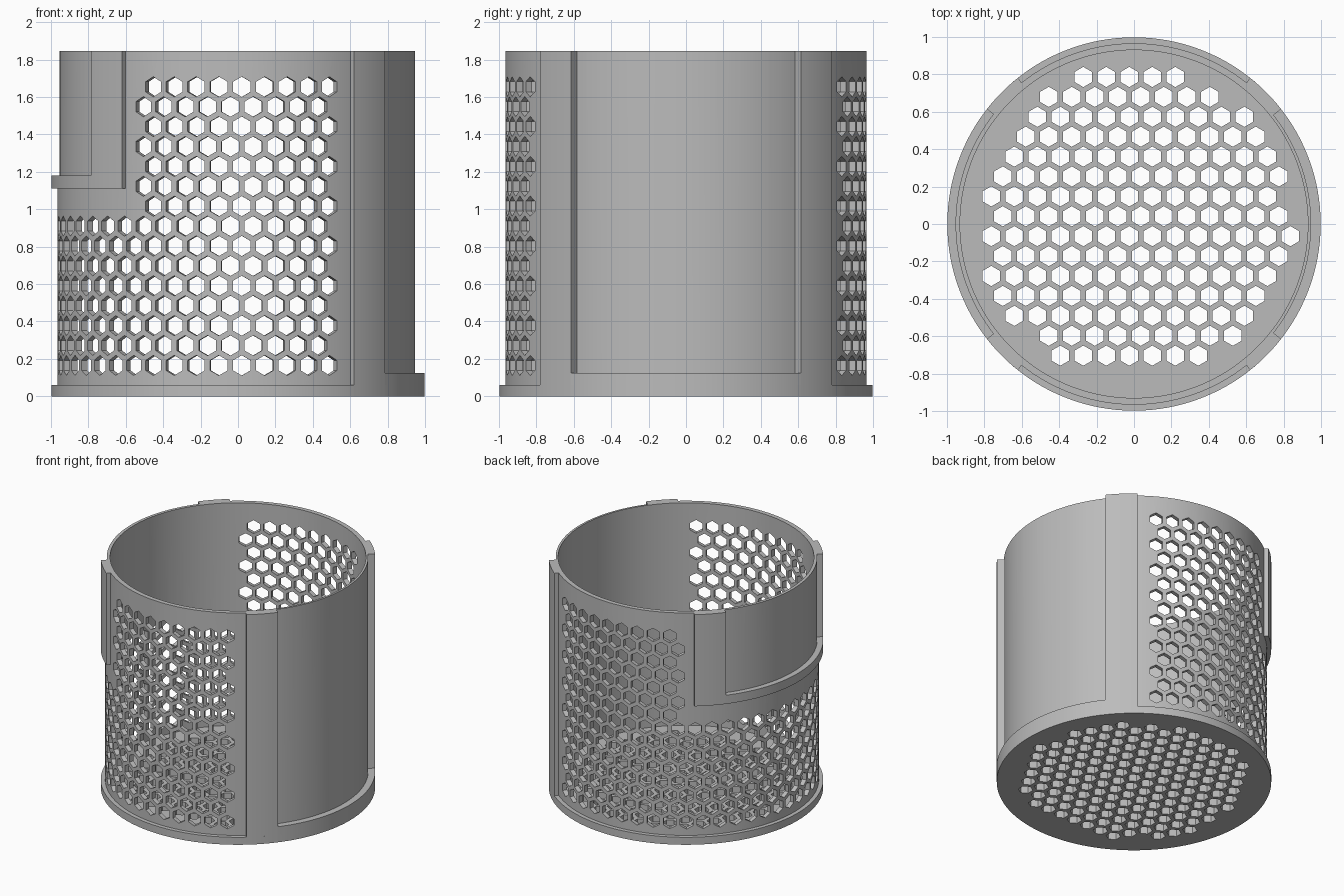
import bpy, bmesh, math
from mathutils import Matrix

cube = bpy.data.objects.get("Cube")
if cube:
    bpy.data.objects.remove(cube)

R_IN, R_OUT, R_RIM, TOP = 0.93, 0.966, 0.998, 1.845
FLOOR = 0.06
PITCH, ROW, HEX_R = 0.123, 0.1064, 0.054
STEP = math.radians(7.297)
INNER_EDGE, OUTER_EDGE = 38, 51.5      # label frame angles in degrees

grey = bpy.data.materials.new("light grey plastic")
grey.use_nodes = True
COLOUR = (0.5, 0.5, 0.5, 1)
grey.diffuse_color = COLOUR
grey.node_tree.nodes["Principled BSDF"].inputs["Base Color"].default_value = COLOUR


def finish(name, bm):
    bmesh.ops.recalc_face_normals(bm, faces=bm.faces)
    mesh = bpy.data.meshes.new(name)
    bm.to_mesh(mesh)
    bm.free()
    obj = bpy.data.objects.new(name, mesh)
    bpy.context.collection.objects.link(obj)
    mesh.materials.append(grey)
    return obj


def add_arc(bm, r0, r1, z0, z1, a0=0, a1=360):
    """Curved block with a rectangular section; a closed ring at 360 degrees."""
    closed = a1 - a0 >= 360
    n = max(4, round((a1 - a0) / 2))
    rings = []
    for i in range(n if closed else n + 1):
        a = math.radians(a0 + (a1 - a0) * i / n)
        rings.append([bm.verts.new((r * math.cos(a), r * math.sin(a), z))
                      for r, z in ((r0, z0), (r1, z0), (r1, z1), (r0, z1))])
    for i in range(n):
        p, q = rings[i], rings[(i + 1) % len(rings)]
        for k in range(4):
            m = (k + 1) % 4
            bm.faces.new((p[k], p[m], q[m], q[k]))
    if not closed:
        bm.faces.new(rings[0])
        bm.faces.new(rings[-1])


def add_hex(bm, matrix, depth):
    bmesh.ops.create_cone(bm, cap_ends=True, segments=6, radius1=HEX_R,
                          radius2=HEX_R, depth=depth, matrix=matrix)


def cut(target, cutter):
    mod = target.modifiers.new("cut", 'BOOLEAN')
    mod.object = cutter
    mod.operation = 'DIFFERENCE'
    mod.solver = 'EXACT'
    bpy.context.view_layer.objects.active = target
    bpy.ops.object.modifier_apply(modifier=mod.name)
    bpy.data.objects.remove(cutter)


def smooth(obj):
    bpy.ops.object.select_all(action='DESELECT')
    obj.select_set(True)
    bpy.context.view_layer.objects.active = obj
    bpy.ops.object.shade_smooth_by_angle(angle=math.radians(25))


# Basket wall
bm = bmesh.new()
add_arc(bm, R_IN, R_OUT, FLOOR - 0.02, TOP)
wall = finish("basket_wall", bm)

# Wall cutters: label recesses and the honeycomb, centred on the -x side
bm = bmesh.new()
add_arc(bm, 0.947, 1.1, 0.125, TOP + 0.1, -INNER_EDGE, INNER_EDGE)
add_arc(bm, 0.954, 1.1, 1.18, TOP + 0.1, 180 - INNER_EDGE, 180 + INNER_EDGE)
for row in range(15):
    half = 0.5 if row % 2 == 0 else 0
    for k in range(-17, 17):
        offset = k + half
        if abs(offset) > 16.6:
            continue
        if row > 7 and abs(offset) < 7.9:     # solid behind the small label
            continue
        angle = math.pi + offset * STEP
        matrix = (Matrix.Rotation(angle, 4, 'Z')
                  @ Matrix.Translation((0.95, 0, 0.165 + ROW * row))
                  @ Matrix.Rotation(math.pi / 2, 4, 'Y')
                  @ Matrix.Rotation(math.pi / 2, 4, 'Z')
                  @ Matrix.Rotation(math.pi / 2, 4, 'Z'))
        # A hexagon corner points straight up the wall
        matrix = matrix @ Matrix.Rotation(math.pi / 2, 4, 'Z')
        corner = matrix.to_3x3() @ Matrix.Identity(3).col[1]
        if abs(corner.z) < 0.9:
            matrix = matrix @ Matrix.Rotation(math.pi / 2, 4, 'Z')
        add_hex(bm, matrix, 0.14)
cut(wall, finish("wall_cutter", bm))
smooth(wall)

# Base disc with honeycomb drain holes
bm = bmesh.new()
bmesh.ops.create_cone(bm, cap_ends=True, segments=180, radius1=R_RIM, radius2=R_RIM,
                      depth=FLOOR, matrix=Matrix.Translation((0, 0, FLOOR / 2)))
base = finish("base_disc", bm)
bm = bmesh.new()
for row in range(15):
    y = 0.786 - ROW * row
    for k in range(-8, 9):
        x = -0.025 + PITCH * (k - 0.5 * (row % 2))
        if math.hypot(x - 0.01, y - 0.01) < 0.83:
            add_hex(bm, Matrix.Translation((x, y, FLOOR / 2)), 0.2)
cut(base, finish("base_cutter", bm))
smooth(base)

# Label frames: two upright strips and a bottom ledge on each side
for side, centre, low, ledge in (("left", 0, 0, 0.125), ("right", 180, 1.11, 1.18)):
    bm = bmesh.new()
    add_arc(bm, 0.945, R_RIM, low, ledge, centre - INNER_EDGE, centre + INNER_EDGE)
    smooth(finish(side + "_label_ledge", bm))
    for end, a in (("first", -OUTER_EDGE), ("second", INNER_EDGE)):
        bm = bmesh.new()
        add_arc(bm, 0.945, R_RIM, low, TOP, centre + a,
                centre + a + OUTER_EDGE - INNER_EDGE)
        smooth(finish(f"{side}_label_strip_{end}", bm))
